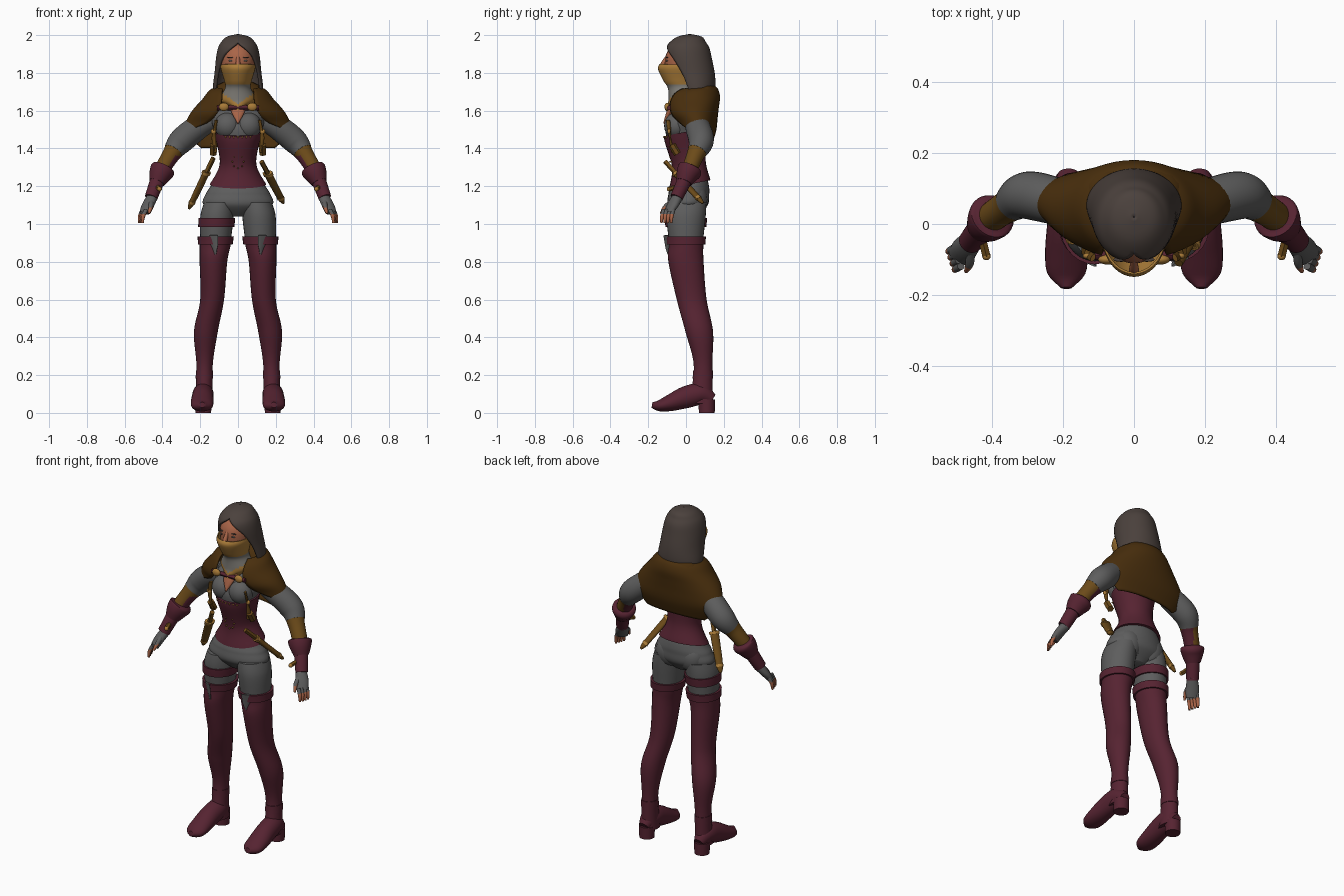
import bpy, bmesh, math
from mathutils import Vector

if "Cube" in bpy.data.objects:
    bpy.data.objects.remove(bpy.data.objects["Cube"])


def material(name, red, green, blue):
    mat = bpy.data.materials.new(name)
    mat.use_nodes = True
    mat.diffuse_color = (red, green, blue, 1)
    mat.node_tree.nodes["Principled BSDF"].inputs["Base Color"].default_value = mat.diffuse_color
    return mat


burgundy = material("burgundy leather", .093, .017, .031)
grey = material("grey cloth", .11, .11, .11)
brown = material("dark brown cape", .067, .028, .004)
hair_brown = material("ash brown hair", .07, .053, .046)
skin = material("warm skin", .4, .13, .065)
gold = material("ochre gold", .4, .2, .04)
bronze = material("bronze leather", .15, .07, .01)
pale = material("pale grey scarf", .2, .19, .17)
parts = []


def full(row):
    """Complete a ring (x, y, z, width, depth, opening): round and closed by default."""
    row = list(row)
    if len(row) == 4:
        row.append(row[-1])
    if len(row) == 5:
        row.append(0)
    return row


def column(rows):
    """Rings on the centre plane, given as (z, y, width, depth, opening)."""
    return [(0, y, z, *rest) for z, y, *rest in rows]


def spline(rows, steps):
    """Smooth interpolation through a row of rings."""
    rows = [full(row) for row in rows]
    padded = [rows[0], *rows, rows[-1]]
    result = []
    for before, start, end, after in zip(padded, padded[1:], padded[2:], padded[3:]):
        for k in range(steps):
            t = k / steps
            ring = []
            for p, q, r, s in zip(before, start, end, after):
                leave, arrive = (r - p) / 2, (s - q) / 2
                ease = t * t * (3 - t - t)
                ring.append(q + (r - q) * ease + leave * t * (1 - t) ** 2 - arrive * t * t * (1 - t))
            result.append(ring)
    return result + [rows[-1]]


def section(path, low, high, grow):
    """The stretch of a limb between two heights, made thicker for clothing worn on it."""
    return [(x, y, z, width + grow, depth + grow)
            for x, y, z, width, depth, opening in path if low <= z <= high]


def finish(name, bm, mats, rule=None):
    bmesh.ops.remove_doubles(bm, verts=bm.verts, dist=.00005)
    bmesh.ops.recalc_face_normals(bm, faces=bm.faces)
    if rule:
        for face in bm.faces:
            face.material_index = rule(face.calc_center_median())
    mesh = bpy.data.meshes.new(name)
    bm.to_mesh(mesh)
    bm.free()
    for mat in mats:
        mesh.materials.append(mat)
    obj = bpy.data.objects.new(name, mesh)
    bpy.context.collection.objects.link(obj)
    parts.append(obj)
    return obj


def loft(name, rows, *mats, sides=28, steps=4, follow=False, tilt=0, turn=0, rule=None, thick=0):
    """Skin elliptical rings, level or square to their path."""
    rows = spline(rows, steps)
    centres = [Vector(row[:3]) for row in rows]
    bm = bmesh.new()
    rings = []
    for i, (centre, row) in enumerate(zip(centres, rows)):
        u, v = Vector((1, 0, 0)), Vector((0, 1, 0))
        if follow:
            tangent = centres[min(i + 1, len(rows) - 1)] - centres[max(i - 1, 0)]
            u = tangent.cross(Vector((0, 0, 1))).normalized()
            v = u.cross(tangent).normalized()
        width, depth, gap = max(row[3], .001), max(row[4], .001), max(row[5], 0)
        ring = []
        for k in range(sides + 1):
            angle = turn + gap + (math.tau - 2 * gap) * k / sides
            point = centre + u * width * math.sin(angle) - v * depth * math.cos(angle)
            point.z += tilt * (point.y - centre.y)
            ring.append(bm.verts.new(point))
        rings.append(ring)
    for low, high in zip(rings, rings[1:]):
        for k in range(sides):
            bm.faces.new((low[k], low[k + 1], high[k + 1], high[k]))
    if not thick:
        bm.faces.new(rings[0][:-1])
        bm.faces.new(rings[-1][:-1])
    obj = finish(name, bm, mats, rule)
    if thick:
        shell = obj.modifiers.new("cloth thickness", 'SOLIDIFY')
        shell.thickness = thick
        shell.offset = 0


def pair(name, rows, *mats, **options):
    """Build a part on both sides of the body."""
    for side, label in ((1, "left_"), (-1, "right_")):
        loft(label + name, [(side * x, *rest) for x, *rest in rows], *mats, **options)


def blob(name, place, mat, *size):
    bm = bmesh.new()
    bmesh.ops.create_uvsphere(bm, u_segments=20, v_segments=12, radius=1)
    for vert in bm.verts:
        vert.co = Vector(place) + vert.co * Vector((size * 3)[:3])
    finish(name, bm, [mat])


def blobs(name, place, mat, *size):
    x, y, z = place
    blob("left_" + name, (x, y, z), mat, *size)
    blob("right_" + name, (-x, y, z), mat, *size)


def rod(name, start, end, mat, *size):
    loft(name, [(*start, *size), (*end, *size)], mat, follow=True, steps=1, sides=8)


# Shared body profiles that the clothing is cut from
torso = spline(column([(1.04, .01, .06, .05), (1.1, .01, .18, .105), (1.16, .015, .17, .108), (1.21, .02, .14, .1),
                       (1.32, .015, .088, .08), (1.47, 0, .115, .106), (1.54, .01, .14, .107),
                       (1.6, .02, .13, .085), (1.66, .03, .05)]), 16)
leg = spline([(.09, .01, 1.16, .07, .1), (.11, 0, 1.05, .088, .105), (.12, 0, .9, .08, .09),
              (.13, 0, .8, .07, .09), (.137, .03, .6, .06, .076), (.17, .07, .43, .06, .07),
              (.177, .09, .25, .04, .046), (.18, .08, .05, .045, .06)], 16)
arm = spline([(.12, .05, 1.56, .05), (.2, .06, 1.52, .06), (.3, .08, 1.44, .062),
              (.355, .05, 1.365, .043), (.41, .01, 1.27, .037), (.46, -.05, 1.14, .03)], 16)

# Hips, legs and shirt
loft("trousers", section(torso, 1, 1.3, 0), grey, steps=1)
loft("shirt", section(torso, 1.3, 2, 0), grey, steps=1)
pair("thigh", section(leg, .85, 1.12, 0), grey, steps=1)
blobs("buttock", (.075, .045, 1.13), grey, .08, .07, .09)
blobs("bust", (.055, -.052, 1.52), grey, .07, .064, .07)
loft("neckline_skin", column([(1.64, -.065, .05, .016), (1.59, -.09, .034, .014), (1.53, -.115, .002, .006)]),
     skin, follow=True)

# Corset with studs, lacing eyelets and side harness
loft("corset", section(torso, 1.21, 1.49, .009), burgundy, tilt=.2, steps=1)
for step in range(-3, 4):
    blob("corset_stud", (step * .022, -.116 + abs(step) * .004, 1.46), gold, .005)
for step in range(8):
    turn = math.tau * step / 8
    blob("corset_eyelet", (.03 * math.cos(turn), -.08, 1.33 + .035 * math.sin(turn)), gold, .004, .01, .004)
pair("harness_strap", [(.115, -.095, 1.55, .012, .006), (.128, -.085, 1.46, .012, .006),
                       (.12, -.07, 1.38, .012, .006)], bronze, follow=True)
pair("side_pouch", [(.13, -.075, 1.42, .02), (.13, -.045, 1.37, .02)], bronze, follow=True, sides=6)
blobs("harness_buckle", (.13, -.09, 1.49), gold, .014, .009, .014)

# Thigh boots, feet and heels
pair("boot", section(leg, 0, .91, .003), burgundy, steps=1)
pair("boot_cuff", section(leg, .89, .94, .013), burgundy, steps=1)
pair("ankle_band", section(leg, .17, .23, .006), burgundy, steps=1)
pair("foot", [(.184, .14, .07, .03), (.184, .08, .1, .053, .055), (.187, 0, .083, .057, .058),
              (.19, -.08, .054, .06, .045), (.19, -.14, .038, .053, .03), (.19, -.18, .042, .015)],
     burgundy, follow=True)
pair("heel", [(.184, .11, 0, .042), (.184, .11, .07, .044)], burgundy, steps=1)
pair("boot_notch", [(.13, -.107, .94, .027, .004), (.125, -.098, .885, .022, .005),
                    (.12, -.092, .84, .006)], grey, follow=True)
right_leg = [(-x, *rest) for x, *rest in leg]
loft("thigh_strap", section(right_leg, .98, 1.035, .009), burgundy, steps=1)


# Sleeves, bracers with a burgundy inner panel, and gauntlets
def bracer_panel(c):
    return int(c.z < 1.36 and abs(c.x) < .34 + (1.36 - c.z) / 2)


pair("sleeve", section(arm, 1.385, 2, .005), grey, follow=True, steps=1)
pair("bracer", section(arm, 1.27, 1.41, .004), bronze, burgundy, follow=True, steps=1, rule=bracer_panel)
pair("gauntlet", section(arm, 1.13, 1.25, .004), burgundy, follow=True, steps=1)
pair("gauntlet_cuff", [(.394, .026, 1.3, .045), (.398, .022, 1.29, .065), (.412, .007, 1.263, .06),
                       (.43, -.01, 1.22, .042)], burgundy, follow=True)
pair("gauntlet_buckle", [(.425, -.05, 1.195, .013), (.415, -.09, 1.185, .013)], bronze, follow=True, sides=6)
blobs("buckle_tip", (.415, -.09, 1.185), gold, .012)

# Hands with half gloves and bare fingertips
pair("hand", [(.45, -.04, 1.15, .028), (.476, -.07, 1.1, .037, .024), (.492, -.093, 1.06, .033, .018)],
     grey, follow=True)
for digit in range(4):
    out, back = digit * .006, digit * .017
    pair("finger", [(.487 + out, back - .118, 1.075, .011), (.502 + out, back - .127, 1.04, .01),
                    (.505 + out, back - .13, 1.005, .006)],
         grey, skin, follow=True, rule=lambda c: int(c.z < 1.055))
pair("thumb", [(.46, -.075, 1.12, .013), (.462, -.11, 1.09, .012), (.472, -.133, 1.055, .006)],
     grey, skin, follow=True, rule=lambda c: int(c.z < 1.09))

# Head and face
loft("head", column([(1.6, .03, .05), (1.69, .01, .046, .05), (1.73, -.02, .05, .07), (1.77, -.02, .072, .086),
                     (1.82, -.01, .086, .1), (1.89, 0, .09, .108), (1.94, .015, .075, .09), (1.97, .02, .03)]), skin)
loft("nose", column([(1.885, -.1, .009), (1.855, -.118, .012), (1.83, -.13, .014)]), skin, follow=True)
blobs("eye", (.036, -.1, 1.864), pale, .014, .005, .005)
blobs("iris", (.036, -.104, 1.864), hair_brown, .005, .003, .005)
blobs("brow", (.038, -.1, 1.882), hair_brown, .02, .006, .003)


# Face scarf: gold over the nose and chin, pale folds with a gold pointed hem below
def scarf_colour(c):
    hem = c.z - abs(c.x) * .7
    return int(c.z < 1.74 and hem > 1.635)


loft("face_scarf", column([(1.845, -.025, .088, .112, 1.4), (1.82, -.025, .088, .12, 1.4),
                           (1.76, -.025, .07, .092, 1.1), (1.72, -.015, .065, .078, 1), (1.66, 0, .093, .09, 1.2),
                           (1.63, -.005, .06, .09, 1.7), (1.59, -.01, .015, .088, 2)]),
     gold, pale, sides=36, steps=6, turn=math.pi, thick=.006, rule=scarf_colour)

# Centre-parted hair
loft("hair", column([(2, .02, 0), (1.987, .02, .055, .06), (1.96, .01, .084, .09), (1.93, .008, .1, .11, .35),
                     (1.88, .014, .11, .116, .8), (1.8, .032, .118, .114, 1.1), (1.73, .05, .127, .1, 1.15),
                     (1.68, .055, .128, .083, 1.2)]), hair_brown, sides=40, thick=.012)

# Hooded shoulder cape with brooches
loft("cape", column([(1.72, .04, .11, .09, .8), (1.7, .04, .15, .12, .6), (1.655, .038, .185, .136, .5),
                     (1.6, .04, .235, .128, .5), (1.55, .055, .265, .107, .65), (1.5, .065, .28, .092, 1.15),
                     (1.46, .07, .26, .078, 1.7), (1.4, .07, .21, .055, 2)]),
     brown, sides=40, thick=.012, tilt=.15)
blob("folded_hood", (0, .09, 1.67), brown, .15, .085, .095)
rod("brooch_band", (-.11, -.088, 1.615), (.11, -.088, 1.615), burgundy, .013)
blobs("brooch", (.075, -.1, 1.62), gold, .026, .014, .022)


# Sheathed hip daggers
def dagger(name, top, tip):
    top, tip = Vector(top), Vector(tip)
    neck, chape = top.lerp(tip, .27), top.lerp(tip, .85)
    rod(name + "_grip", top, neck, bronze, .013)
    rod(name + "_guard", neck, neck.lerp(tip, .07), gold, .03, .02)
    loft(name + "_sheath", [(*neck, .025, .015), (*chape, .02, .014), (*tip, .006)], bronze, follow=True)
    rod(name + "_chape", chape, chape.lerp(tip, .3), gold, .022, .016)


dagger("left_dagger", (.125, -.11, 1.33), (.24, .09, 1.11))
dagger("right_dagger", (-.13, -.06, 1.35), (-.26, .04, 1.08))

# Smooth shading that keeps crisp edges
bpy.ops.object.select_all(action='DESELECT')
for obj in parts:
    obj.select_set(True)
bpy.context.view_layer.objects.active = parts[0]
bpy.ops.object.shade_smooth_by_angle(angle=math.radians(45))
